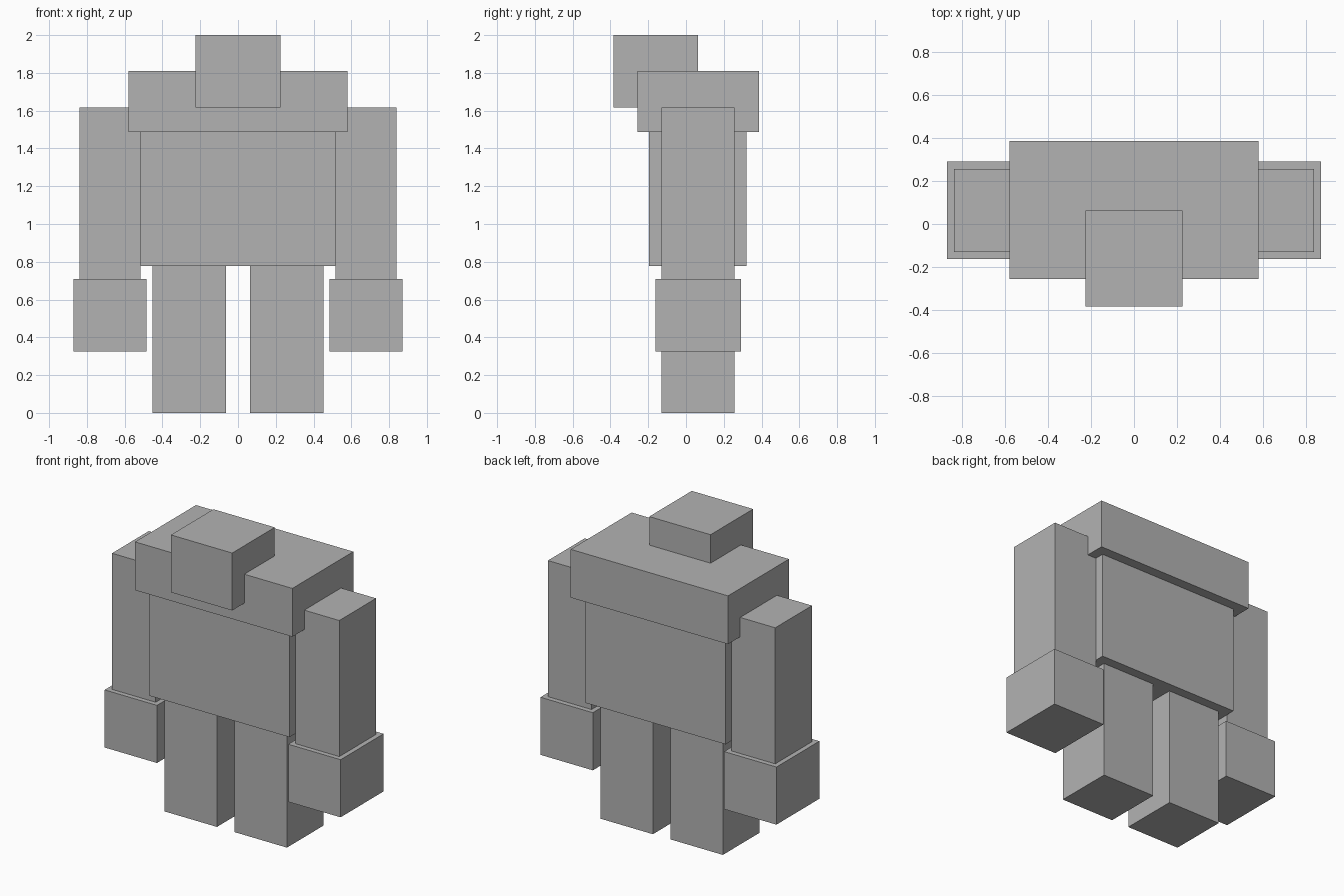
import bpy

if "Cube" in bpy.data.objects:
    bpy.data.objects.remove(bpy.data.objects["Cube"])

grey = bpy.data.materials.new("stone_grey")
grey.diffuse_color = (0.45, 0.45, 0.45, 1)
grey.use_nodes = True
grey.node_tree.nodes["Principled BSDF"].inputs["Base Color"].default_value = grey.diffuse_color


def box(name, x, y, z):
    """Box spanning the given (min, max) ranges."""
    spans = (x, y, z)
    bpy.ops.mesh.primitive_cube_add(size=1, location=[(a + b) / 2 for a, b in spans])
    obj = bpy.context.object
    obj.name = name
    obj.scale = [b - a for a, b in spans]
    bpy.ops.object.transform_apply(location=False, rotation=False, scale=True)
    obj.data.materials.append(grey)
    return obj


# Head, shoulders and torso
box("head", (-0.226, 0.226), (-0.384, 0.064), (1.617, 2.0))
box("shoulders", (-0.58, 0.58), (-0.256, 0.386), (1.488, 1.81))
box("torso", (-0.516, 0.516), (-0.195, 0.32), (0.778, 1.488))

# Limbs on both sides
for side, s in (("left", 1), ("right", -1)):
    def span(a, b):
        return tuple(sorted((s * a, s * b)))
    box(side + "_arm", span(0.516, 0.838), (-0.13, 0.257), (0.71, 1.617))
    box(side + "_hand", span(0.484, 0.87), (-0.162, 0.29), (0.326, 0.71))
    box(side + "_leg", span(0.064, 0.452), (-0.13, 0.257), (0.0, 0.778))
